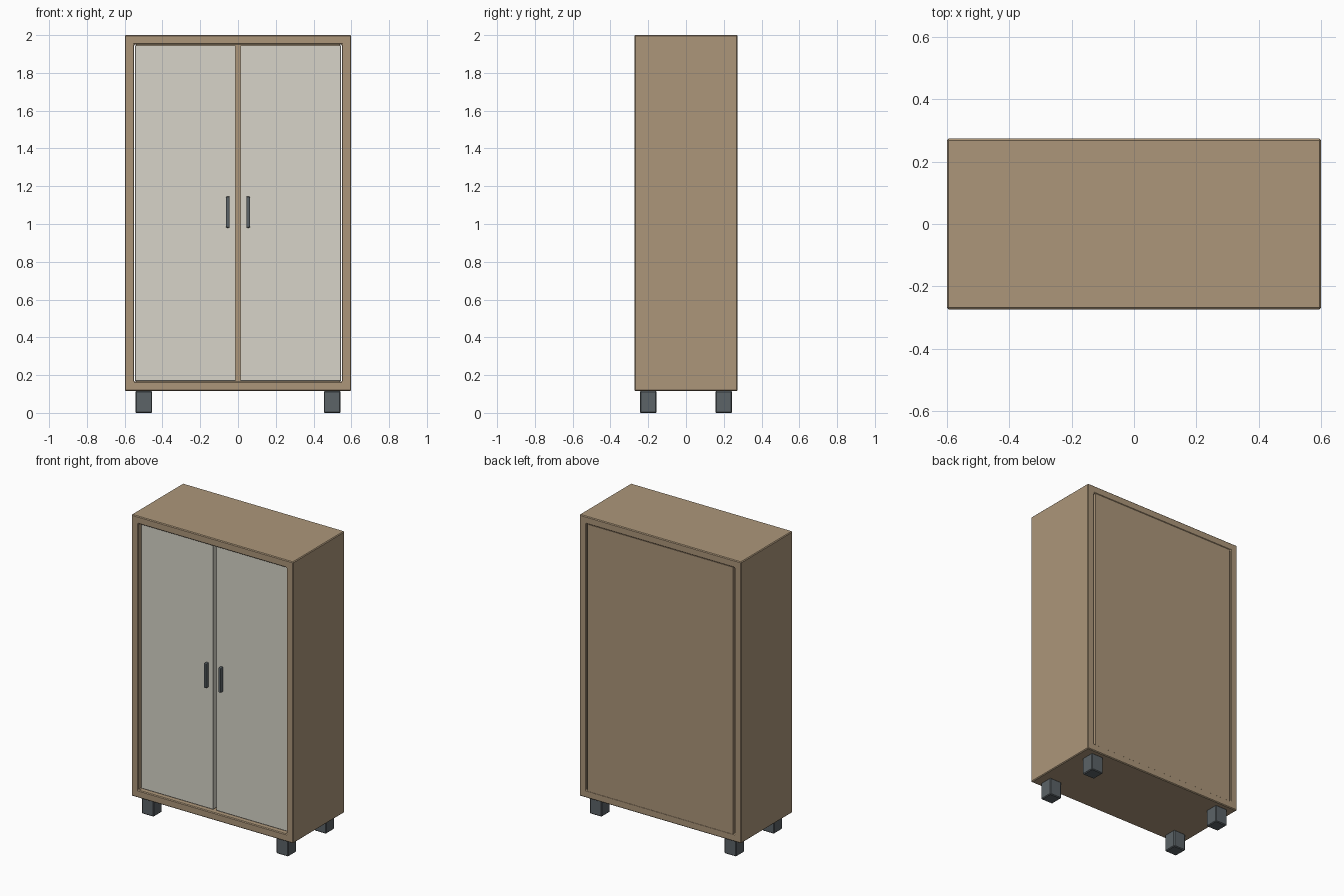
import bpy
import bmesh
from mathutils import Vector

if "Cube" in bpy.data.objects:
    bpy.data.objects.remove(bpy.data.objects["Cube"], do_unlink=True)


def material(name, srgb):
    colour = [(c / 255) ** 2.2 for c in srgb] + [1]
    mat = bpy.data.materials.new(name)
    mat.use_nodes = True
    mat.diffuse_color = colour
    mat.node_tree.nodes["Principled BSDF"].inputs["Base Color"].default_value = colour
    return mat


WOOD = material("brown wood", (171, 149, 121))
PANEL = material("pale grey panel", (214, 211, 199))
METAL = material("dark grey metal", (92, 99, 103))

# Main dimensions
W, D, BOTTOM, TOP = 0.5995, 0.2735, 0.115, 2.0
WALL, GAP = 0.05, 0.004
FRONT_RECESS = 0.028


def finish(bm, name, mat, bevel=0.0, segments=1):
    mesh = bpy.data.meshes.new(name)
    bmesh.ops.recalc_face_normals(bm, faces=bm.faces)
    bm.to_mesh(mesh)
    bm.free()
    mesh.materials.append(mat)
    obj = bpy.data.objects.new(name, mesh)
    bpy.context.collection.objects.link(obj)
    if bevel:
        mod = obj.modifiers.new("edge bevel", "BEVEL")
        mod.width, mod.segments = bevel, segments
        mod.limit_method = "ANGLE"
    return obj


def box(name, low, high, mat, bevel=0.0, segments=1):
    low, high = Vector(low), Vector(high)
    bm = bmesh.new()
    bmesh.ops.create_cube(bm, size=1)
    for v in bm.verts:
        v.co = (low + high) / 2 + v.co * (high - low)
    return finish(bm, name, mat, bevel, segments)


def ring(bm, x, y, z0, z1):
    return [bm.verts.new(p) for p in ((-x, y, z0), (x, y, z0), (x, y, z1), (-x, y, z1))]


# Carcass: an open rectangular tube running front to back
bm = bmesh.new()
outer_front, outer_back = (ring(bm, W, y, BOTTOM, TOP) for y in (-D, D))
inner_back, inner_front = (ring(bm, W - WALL, y, BOTTOM + WALL, TOP - WALL) for y in (D, -D))
loops = [outer_front, outer_back, inner_back, inner_front]
for a, b in zip(loops, loops[1:] + loops[:1]):
    for i in range(4):
        j = (i + 1) % 4
        bm.faces.new((a[i], a[j], b[j], b[i]))
finish(bm, "carcass", WOOD, 0.005)

# Back panel: flush with the carcass, with a narrow slit down each side
slit = 0.01
box("back_panel", (WALL + slit - W, D - 0.04, BOTTOM + WALL - 0.006),
    (W - WALL - slit, D - 0.001, TOP - WALL), WOOD)

# Doors, handles and legs, one set on each side
door_front = FRONT_RECESS - D
for side, s in (("right", -1), ("left", 1)):
    def span(a, b):
        return sorted((s * a, s * b))

    x0, x1 = span(0.012, W - WALL - GAP)
    box(side + "_door", (x0, door_front, BOTTOM + WALL + GAP),
        (x1, door_front + 0.04, TOP - WALL - GAP), PANEL, 0.002)

    x0, x1 = span(0.044, 0.064)
    box(side + "_handle", (x0, -D, 0.98), (x1, door_front + 0.002, 1.146),
        METAL, 0.006, 2)

    x0, x1 = span(0.454, 0.543)
    for end, y in (("front", -0.2), ("back", 0.2)):
        box(f"{end}_{side}_leg", (x0, y - 0.0445, 0), (x1, y + 0.0445, BOTTOM + 0.001),
            METAL, 0.005)
